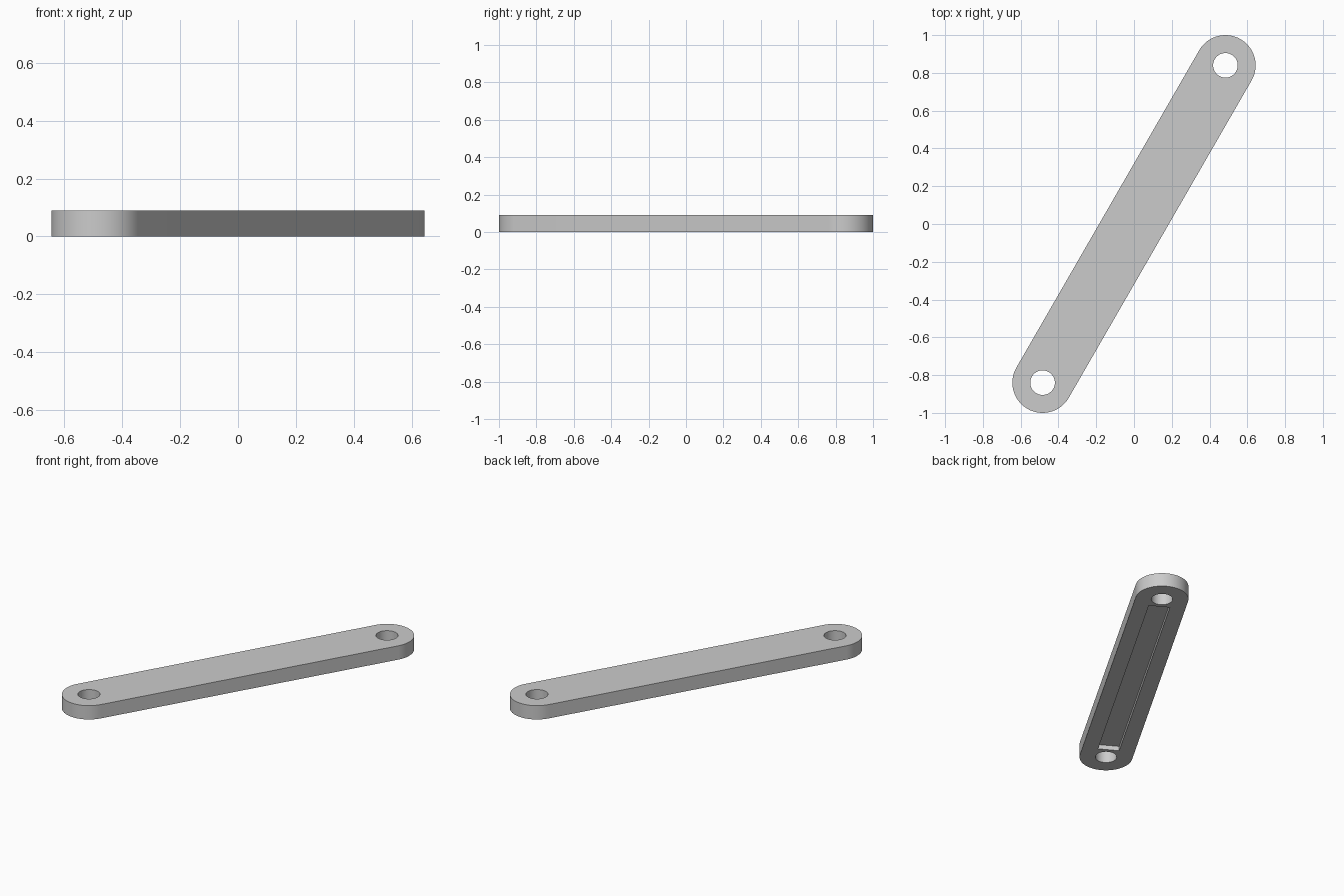
import bpy
import math
from mathutils import Vector

old = bpy.data.objects.get("Cube")
if old:
    bpy.data.objects.remove(old, do_unlink=True)

RADIUS, HOLE, THICK = 0.16, 0.065, 0.09
END = Vector((0.484, 0.84, 0))          # centre of the back left hole
REACH = END.length
ANGLE = math.atan2(END.y, END.x)
SLOT_DEPTH, SLOT_WIDTH = 0.03, 0.13
SLOT_LENGTH = 2 * (REACH - 0.09)
SIDES = 64

grey = bpy.data.materials.new("light grey")
grey.use_nodes = True
colour = (0.6, 0.6, 0.6, 1)
grey.diffuse_color = colour
grey.node_tree.nodes["Principled BSDF"].inputs["Base Color"].default_value = colour


def prism(name, outline, bottom, top):
    """Extrude a flat outline between two heights, turned along the arm."""
    n = len(outline)
    verts = [(x, y, z) for z in (bottom, top) for x, y in outline]
    faces = [tuple(reversed(range(n))), tuple(range(n, 2 * n))]
    faces += [(i, (i + 1) % n, n + (i + 1) % n, n + i) for i in range(n)]
    mesh = bpy.data.meshes.new(name)
    mesh.from_pydata(verts, [], faces)
    mesh.materials.append(grey)
    obj = bpy.data.objects.new(name, mesh)
    obj.rotation_euler.z = ANGLE
    bpy.context.collection.objects.link(obj)
    return obj


def arc(cx, radius, start, sweep, steps):
    return [(cx + radius * math.cos(start + sweep * i / steps),
             radius * math.sin(start + sweep * i / steps)) for i in range(steps + 1)]


# Rounded link arm
half = SIDES // 2
arm = prism("link_arm",
            arc(REACH, RADIUS, -math.pi / 2, math.pi, half)
            + arc(-REACH, RADIUS, math.pi / 2, math.pi, half), 0, THICK)

# Cutters: a pin hole at each end and a shallow slot underneath
cutters = [prism(f"{side}_hole_cutter", arc(sign * REACH, HOLE, 0, math.tau, SIDES)[:-1],
                 -0.1, THICK + 0.1)
           for side, sign in (("front", -1), ("back", 1))]
a, b = SLOT_LENGTH / 2, SLOT_WIDTH / 2
cutters.append(prism("slot_cutter", [(-a, -b), (a, -b), (a, b), (-a, b)], -0.1, SLOT_DEPTH))

bpy.context.view_layer.objects.active = arm
for cutter in cutters:
    mod = arm.modifiers.new(cutter.name, "BOOLEAN")
    mod.operation, mod.solver, mod.object = "DIFFERENCE", "EXACT", cutter
    bpy.ops.object.modifier_apply(modifier=mod.name)
    bpy.data.objects.remove(cutter, do_unlink=True)

# Smooth round walls with sharp rims
bpy.ops.object.select_all(action="DESELECT")
arm.select_set(True)
bpy.ops.object.shade_smooth_by_angle(angle=math.radians(30))
